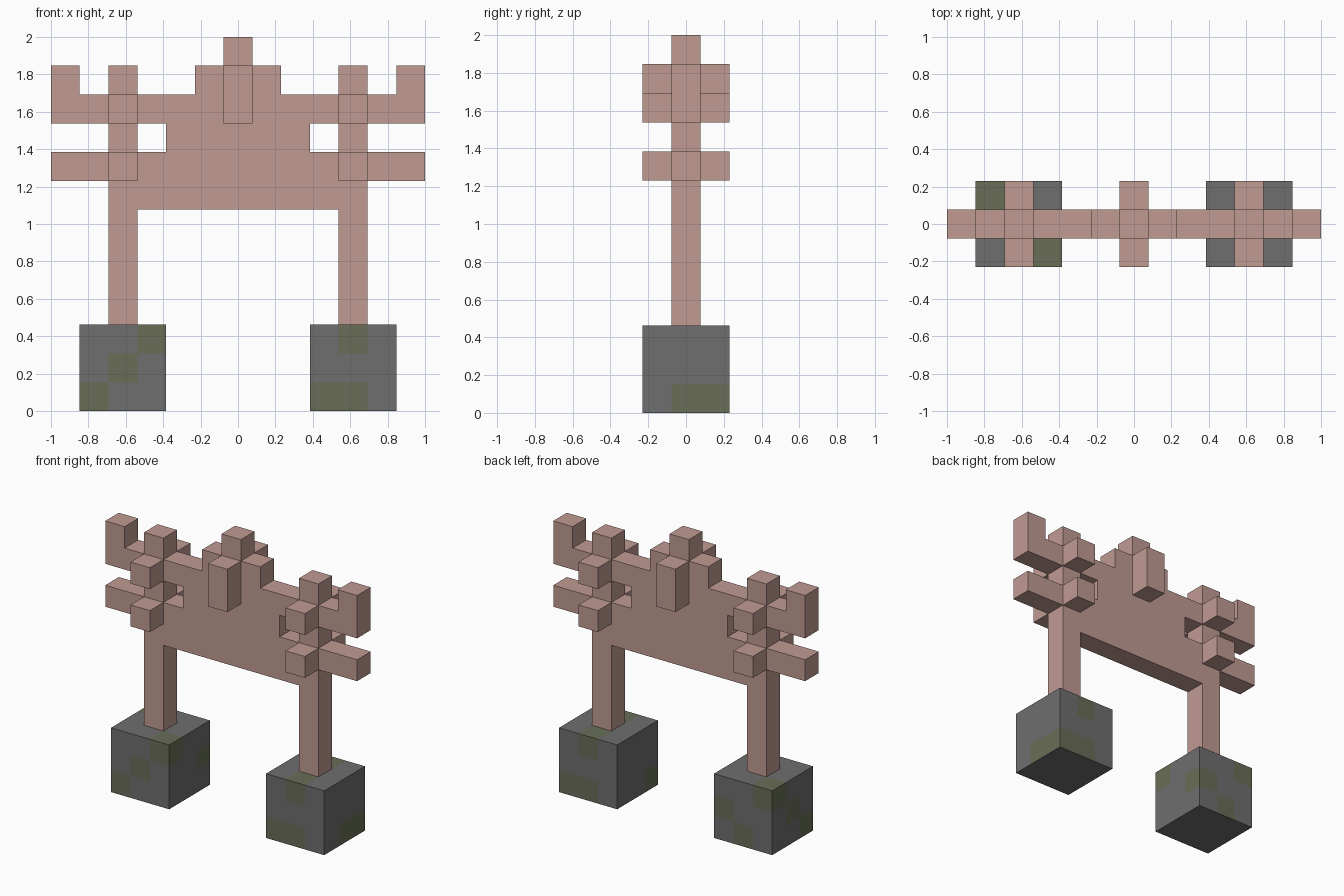
import bpy
import bmesh
from mathutils import Vector

cube = bpy.data.objects.get("Cube")
if cube:
    bpy.data.objects.remove(cube, do_unlink=True)

U = 2 / 13  # one block


def material(name, rgb):
    mat = bpy.data.materials.new(name)
    mat.use_nodes = True
    color = (*rgb, 1)
    mat.diffuse_color = color
    bsdf = next(n for n in mat.node_tree.nodes if n.type == 'BSDF_PRINCIPLED')
    bsdf.inputs["Base Color"].default_value = color
    bsdf.inputs["Roughness"].default_value = 0.9
    return mat


wood = material("pink_wood", (0.53, 0.325, 0.29))
stone = material("grey_stone", (0.156, 0.156, 0.156))
moss = material("green_moss", (0.138, 0.153, 0.093))


def finish(name, bm, mats):
    bmesh.ops.recalc_face_normals(bm, faces=bm.faces)
    mesh = bpy.data.meshes.new(name)
    bm.to_mesh(mesh)
    bm.free()
    for mat in mats:
        mesh.materials.append(mat)
    obj = bpy.data.objects.new(name, mesh)
    bpy.context.collection.objects.link(obj)
    return obj


def slab(name, outline, y0=-0.5, y1=0.5):
    """Extrude an x-z outline, in blocks, from y0 to y1."""
    bm = bmesh.new()
    face = bm.faces.new([bm.verts.new((x * U, y0 * U, z * U)) for x, z in outline])
    out = bmesh.ops.extrude_face_region(bm, geom=[face])
    moved = [g for g in out["geom"] if isinstance(g, bmesh.types.BMVert)]
    bmesh.ops.translate(bm, verts=moved, vec=(0, (y1 - y0) * U, 0))
    return finish(name, bm, [wood])


def rect(x0, x1, z0, z1):
    return [(x0, z0), (x1, z0), (x1, z1), (x0, z1)]


def pegs(name, x, z0, z1):
    """Short blocks sticking out of the front and back."""
    for end, y in (("front", -1), ("back", 1)):
        slab(f"{name}_{end}", rect(x - 0.5, x + 0.5, z0, z1), y - 0.5, y + 0.5)


def base(name, cx, mossy):
    """Stone block of three by three cells, with moss on the listed cells."""
    bm = bmesh.new()
    bmesh.ops.create_cube(bm, size=3)
    bmesh.ops.subdivide_edges(bm, edges=bm.edges, cuts=2, use_grid_fill=True)
    bm.normal_update()
    for f in bm.faces:
        cell = f.calc_center_median() - f.normal * 0.5
        key = tuple(round(c) for c in cell)
        f.material_index = int(key in mossy and f.normal.z > -0.5)
    bmesh.ops.translate(bm, verts=bm.verts, vec=Vector((cx, 0, 1.5)))
    bmesh.ops.scale(bm, verts=bm.verts, vec=(U, U, U))
    finish(name, bm, [stone, moss])


# Central panel with stepped crest
half = [(3.5, 7), (3.5, 9), (2.5, 9), (2.5, 10), (3.5, 10), (3.5, 11),
        (1.5, 11), (1.5, 12), (0.5, 12), (0.5, 13)]
slab("center_panel", half + [(-x, z) for x, z in reversed(half)])
pegs("crest_peg", 0, 10, 12)

# Posts, arms and pegs on both sides
for side, s in (("left", 1), ("right", -1)):
    slab(f"{side}_post", rect(s * 4 - 0.5, s * 4 + 0.5, 3, 12))
    slab(f"{side}_lower_arm", [(s * x, z) for x, z in rect(4.5, 6.5, 8, 9)])
    hook = [(4.5, 10), (6.5, 10), (6.5, 12), (5.5, 12), (5.5, 11), (4.5, 11)]
    slab(f"{side}_upper_arm", [(s * x, z) for x, z in hook])
    pegs(f"{side}_lower_peg", s * 4, 8, 9)
    pegs(f"{side}_upper_peg", s * 4, 10, 11)

# Mossy stone bases
base("left_base", 4, {(0, -1, 1), (-1, -1, -1), (0, -1, -1), (0, 1, 1),
                      (1, 1, -1), (0, 1, -1), (1, 0, -1)})
base("right_base", -4, {(-1, -1, -1), (0, -1, 0), (1, -1, 1), (1, 1, 0),
                        (-1, 1, 1), (0, 1, -1), (-1, 0, 0)})
